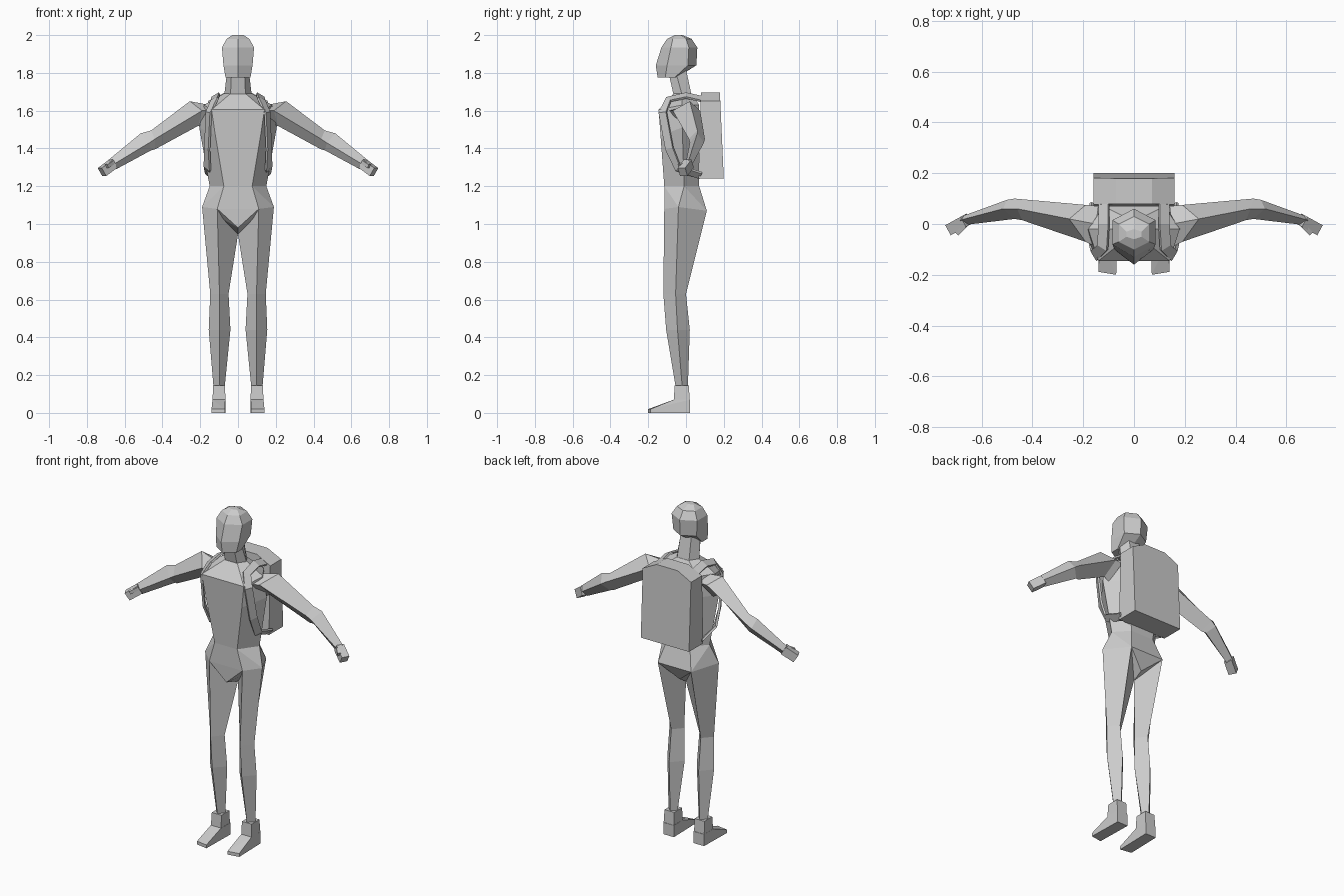
import bpy
import bmesh
from mathutils import Vector

cube = bpy.data.objects.get("Cube")
if cube:
    bpy.data.objects.remove(cube, do_unlink=True)

grey = bpy.data.materials.new("light_grey")
grey.use_nodes = True
grey.diffuse_color = (0.6, 0.6, 0.6, 1)
grey.node_tree.nodes["Principled BSDF"].inputs["Base Color"].default_value = grey.diffuse_color


def finish(name, bm):
    """Turn a bmesh into a flat shaded, grey object."""
    bmesh.ops.recalc_face_normals(bm, faces=bm.faces)
    mesh = bpy.data.meshes.new(name)
    bm.to_mesh(mesh)
    bm.free()
    mesh.materials.append(grey)
    part = bpy.data.objects.new(name, mesh)
    bpy.context.collection.objects.link(part)
    return part


def loft(name, rings, side=1):
    """Skin a stack of equally long rings and cap both ends."""
    bm = bmesh.new()
    loops = [[bm.verts.new((x * side, y, z)) for x, y, z in ring] for ring in rings]
    for low, high in zip(loops, loops[1:]):
        for i in range(len(low)):
            j = (i + 1) % len(low)
            bm.faces.new((low[i], low[j], high[j], high[i]))
    bm.faces.new(loops[0])
    bm.faces.new(loops[-1])
    return finish(name, bm)


def hull(name, points):
    """Wrap points in a convex solid."""
    bm = bmesh.new()
    verts = [bm.verts.new(p) for p in points]
    bmesh.ops.convex_hull(bm, input=verts)
    return finish(name, bm)


def six(front, flank, back):
    """Symmetric six-sided ring from its three +x corners."""
    half = [front, flank, back]
    return half + [(-x, y, z) for x, y, z in reversed(half)]


def head_ring(z, width, front, cheek, ear, back):
    """Six-sided ring with a ridge at the front and the back."""
    return [(0, front, z), (width, cheek, z), (width, ear, z),
            (0, back, z), (-width, ear, z), (-width, cheek, z)]


def rect(x0, x1, y0, y1, z):
    return [(x0, y0, z), (x1, y0, z), (x1, y1, z), (x0, y1, z)]


def beam(name, start, end, width, height, side):
    """Box running from start to end."""
    a, b = Vector(start), Vector(end)
    along = (b - a).normalized()
    across = along.cross(Vector((0, 0, 1))).normalized() * width / 2
    up = across.cross(along).normalized() * height / 2
    loft(name, [[p + across + up, p + across - up, p - across - up, p - across + up]
                for p in (a, b)], side)


def ribbon(name, path, width, thick, side):
    """Flat band along a path, facing away from the chest."""
    pts = [Vector(p) for p in path]
    core = Vector((0, -0.02, 1.48))
    rings = []
    for i, p in enumerate(pts):
        along = (pts[min(i + 1, len(pts) - 1)] - pts[max(i - 1, 0)]).normalized()
        out = p - core
        out = (out - along * out.dot(along)).normalized()
        across = along.cross(out) * width / 2
        rings.append([p - across, p + across,
                      p + across + out * thick, p - across + out * thick])
    loft(name, rings, side)


# Torso
waist = six((0.075, -0.115, 1.2), (0.15, -0.01, 1.2), (0.075, 0.07, 1.2))
loft("torso", [
    waist,
    six((0.12, -0.135, 1.47), (0.205, -0.02, 1.51), (0.11, 0.07, 1.5)),
    six((0.14, -0.145, 1.605), (0.18, -0.02, 1.63), (0.12, 0.07, 1.63)),
    six((0.04, -0.065, 1.69), (0.075, -0.02, 1.69), (0.04, 0.03, 1.69)),
])

# Hips with the wedge between the legs
hip = six((0.11, -0.115, 1.08), (0.19, -0.04, 1.09), (0.11, 0.11, 1.07))
hull("hips", waist + hip + [(0, -0.11, 0.98), (0, 0, 0.945), (0, 0.06, 0.98)])

# Neck and head
loft("neck", [
    six((0.04, -0.065, 1.68), (0.073, -0.02, 1.68), (0.04, 0.03, 1.68)),
    six((0.035, -0.09, 1.79), (0.06, -0.05, 1.79), (0.035, 0.0, 1.82)),
])
loft("head", [
    head_ring(1.775, 0.066, -0.15, -0.11, -0.06, -0.05),
    head_ring(1.84, 0.077, -0.16, -0.1, 0.01, 0.055),
    head_ring(1.935, 0.085, -0.13, -0.08, 0.015, 0.06),
    head_ring(1.98, 0.06, -0.1, -0.07, 0.0, 0.03),
    head_ring(2.0, 0.03, -0.06, -0.05, -0.03, -0.02),
])

# Backpack, its top falling away to both sides
profile = [(-0.16, 1.24), (0.16, 1.24), (0.16, 1.65), (0.07, 1.695), (-0.07, 1.695), (-0.16, 1.65)]
loft("backpack", [
    [(x, 0.065 + (z - 1.24) * 0.03, z) for x, z in profile],
    [(x, 0.2 - (z - 1.24) * 0.045, z) for x, z in profile],
])

for label, side in (("left", 1), ("right", -1)):
    # Leg: diamond sections of front, outer, back and inner corners
    leg = [[(0.11, -0.115, 1.08), (0.19, -0.04, 1.09), (0.11, 0.11, 1.07), (0, 0, 0.945)]]
    for z, inner, outer, front, mid, back in (
            (0.63, 0.05, 0.147, -0.12, -0.055, 0.0),
            (0.44, 0.04, 0.155, -0.105, -0.045, 0.02),
            (0.14, 0.07, 0.13, -0.055, -0.02, 0.01)):
        leg.append([(0.098, front, z), (outer, mid, z), (0.098, back, z), (inner, mid, z)])
    loft(label + "_leg", leg, side)

    # Boot: cuff and wedge-shaped foot
    loft(label + "_boot_cuff", [
        rect(0.067, 0.135, -0.065, 0.02, 0.06),
        rect(0.068, 0.132, -0.06, 0.015, 0.145)], side)
    sole = [(0.07, -0.2), (0.14, -0.188), (0.135, 0.022), (0.065, 0.022)]
    top_heights = (0.02, 0.02, 0.07, 0.07)
    hull(label + "_foot",
         [(x * side, y, 0) for x, y in sole]
         + [(x * side, y, z) for (x, y), z in zip(sole, top_heights)]
         + [(x * side, -0.065, 0.07) for x in (0.067, 0.135)])

    # Arm: diamond sections of top, front, bottom and back corners
    loft(label + "_arm", [
        [(0.15, 0.0, 1.63), (0.15, -0.09, 1.6), (0.18, 0.0, 1.5), (0.14, 0.07, 1.6)],
        [(0.255, 0.02, 1.65), (0.19, -0.07, 1.6), (0.21, 0.0, 1.52), (0.19, 0.075, 1.6)],
        [(0.46, 0.06, 1.495), (0.44, 0.015, 1.45), (0.44, 0.05, 1.395), (0.47, 0.1, 1.45)],
        [(0.515, 0.06, 1.48), (0.47, 0.02, 1.43), (0.46, 0.06, 1.39), (0.5, 0.095, 1.43)],
        [(0.685, 0.015, 1.34), (0.66, -0.003, 1.315), (0.645, 0.015, 1.29), (0.67, 0.033, 1.315)],
    ], side)

    # Hand with thumb
    beam(label + "_hand", (0.66, 0.015, 1.32), (0.72, -0.018, 1.275), 0.045, 0.05, side)
    beam(label + "_thumb", (0.665, -0.005, 1.325), (0.695, -0.035, 1.305), 0.018, 0.02, side)

    # Strap from the pack over the shoulder and back under the arm
    ribbon(label + "_strap", [
        (0.115, 0.09, 1.655), (0.115, 0.0, 1.675), (0.12, -0.09, 1.655),
        (0.15, -0.12, 1.59), (0.158, -0.085, 1.4), (0.158, -0.04, 1.3), (0.15, 0.08, 1.26),
    ], 0.045, 0.012, side)
